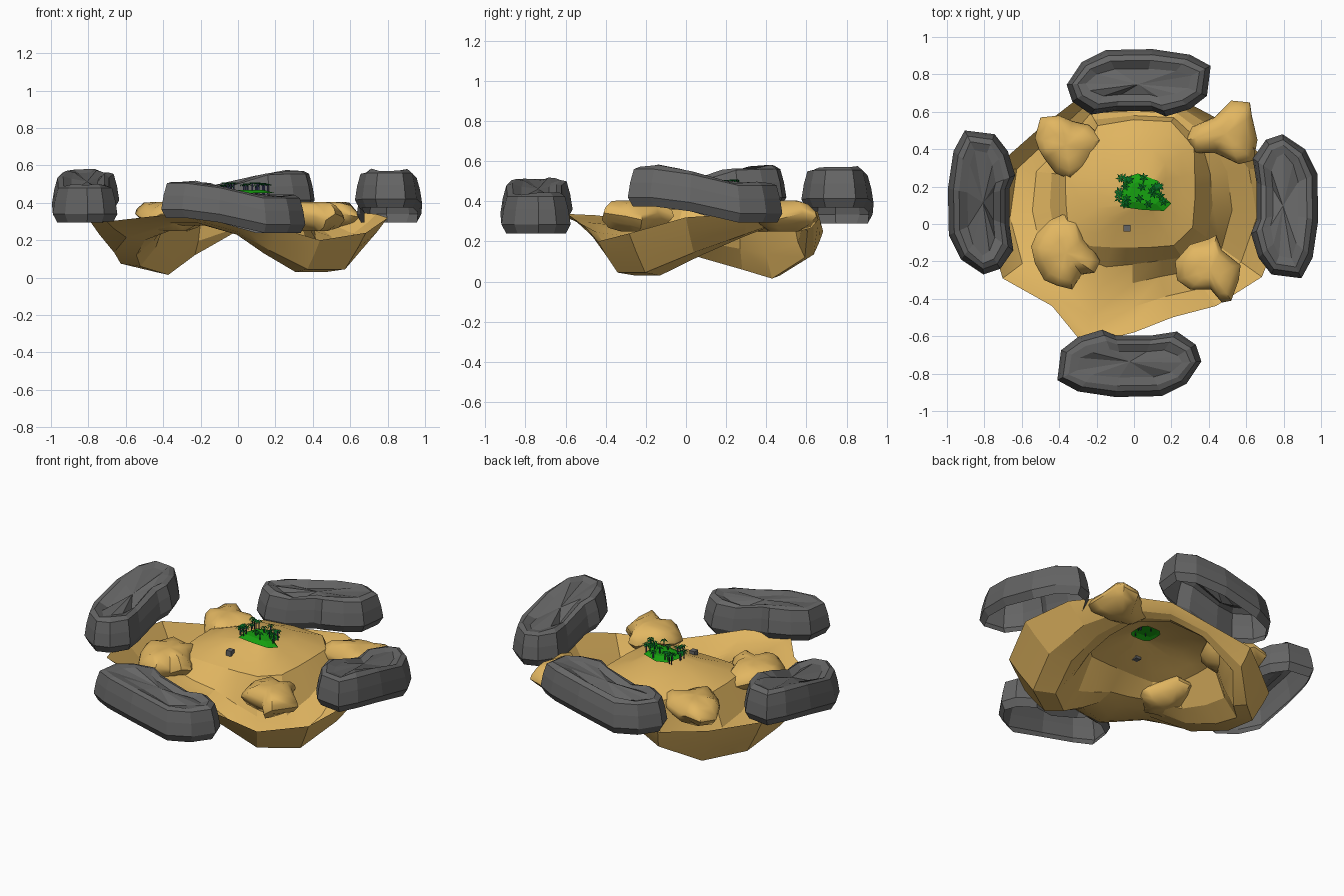
import bpy, bmesh, math, random
from mathutils import Vector

if "Cube" in bpy.data.objects:
    bpy.data.objects.remove(bpy.data.objects["Cube"])
random.seed(4)


def mat(name, rgb):
    m = bpy.data.materials.new(name)
    m.diffuse_color = (*rgb, 1)
    m.use_nodes = True
    m.node_tree.nodes["Principled BSDF"].inputs["Base Color"].default_value = m.diffuse_color
    return m


SAND = mat("sand", (0.76, 0.47, 0.12))
STONE = mat("grey stone", (0.13, 0.13, 0.13))
GRASS = mat("grass green", (0.008, 0.36, 0.005))
LEAF = mat("leaf green", (0.002, 0.16, 0.02))
STEM = mat("dark stem", (0.03, 0.03, 0.08))


def make(name, verts, faces, material, smooth=None):
    me = bpy.data.meshes.new(name)
    me.from_pydata([tuple(v) for v in verts], [], faces)
    bm = bmesh.new()
    bm.from_mesh(me)
    bmesh.ops.recalc_face_normals(bm, faces=bm.faces)
    bm.to_mesh(me)
    bm.free()
    me.materials.append(material)
    ob = bpy.data.objects.new(name, me)
    bpy.context.collection.objects.link(ob)
    if smooth:
        bpy.ops.object.select_all(action='DESELECT')
        ob.select_set(True)
        bpy.context.view_layer.objects.active = ob
        bpy.ops.object.shade_smooth_by_angle(angle=math.radians(smooth))
    return ob


def loft(rings, cap_start=False, cap_end=True):
    """Join equal closed rings with quads, fan-cap the ends."""
    n = len(rings[0])
    verts = [v for r in rings for v in r]
    faces = [(k * n + i, k * n + (i + 1) % n, (k + 1) * n + (i + 1) % n, (k + 1) * n + i)
             for k in range(len(rings) - 1) for i in range(n)]
    for use, base, ring in ((cap_start, 0, rings[0]), (cap_end, (len(rings) - 1) * n, rings[-1])):
        if use:
            c = len(verts)
            verts.append(sum((Vector(v) for v in ring), Vector()) / n)
            faces += [(base + i, base + (i + 1) % n, c) for i in range(n)]
    return verts, faces


# Sand sheet: domed plateau with two deep lobes, front right and back left
# (rim radius, rim z, trough z, largest plateau share per direction)
RIM = [(.80, .32, .13, .7), (.80, .34, .22, .7), (.74, .36, .29, .7), (.71, .35, .28, .75),
       (.67, .30, .25, .75), (.74, .25, .12, .66), (.72, .25, .015, .52), (.80, .29, .06, .6),
       (.79, .30, .12, .7), (.76, .30, .20, .7), (.62, .33, .28, .7), (.70, .34, .28, .7),
       (.58, .33, .23, .7), (.54, .27, .13, .7), (.62, .20, .03, .6), (.74, .24, .03, .6)]
C = Vector((-.02, .22, 0))
N = len(RIM)
rings = [[] for _ in range(9)]
for i, (r, rz, tz, share) in enumerate(RIM):
    a = math.tau * i / N
    rim = Vector((r * math.cos(a), r * math.sin(a), 0))
    d = (rim - C).normalized()
    k = (abs(d.x) ** 5 + abs(d.y) ** 5) ** -.2
    edge = C + d * k * .345
    if (edge - C).length > share * (rim - C).length:
        edge = C.lerp(rim, share)
    spots = [(edge.lerp(rim, t), z) for t, z in
             ((1, rz), (.88, .6 * rz + .4 * tz), (.7, tz + .015), (.42, tz), (.2, .55 * tz + .13), (0, .36))]
    spots += [(C.lerp(edge, .8), .385), (C.lerp(edge, .55), .42),
              (C + d * k * .07 + Vector((.07, -.055, 0)), .447)]
    for ring, (p, z) in zip(rings, spots):
        ring.append(Vector((p.x, p.y, z)))
make("sand_terrain", *loft(rings, cap_end=False), SAND, 20)

# Grey boulders: one lofted ring shape, turned four ways
ROCK = [(-.39, -.09), (-.37, .07), (-.28, .14), (-.15, .18), (-.08, .15), (.12, .15),
        (.25, .17), (.35, .10), (.38, .01), (.30, -.11), (.17, -.175), (-.08, -.18), (-.28, -.15)]
LAYERS = [(.025, .01), (.0, .055), (.012, .13), (.03, .195), (.06, .208), (.105, .20)]


def boulder(name, turn, centre, lift):
    ca, sa = math.cos(turn), math.sin(turn)
    rings = []
    for k, (inset, z) in enumerate(LAYERS):
        ring = []
        for x, y in ROCK:
            u, v = x * (1 - inset / .39), y * (1 - inset / .18)
            t = min(1, max(0, (.12 - x) / .32))
            h = z + .08 * t * t * (3 - 2 * t)
            if k >= 4:
                h += random.uniform(-.01, .01) - (.02 if abs(x) < .2 and k == 5 else 0)
            ring.append(Vector((centre[0] + ca * u - sa * v, centre[1] + sa * u + ca * v, lift + h)))
        rings.append(ring)
    make(name, *loft(rings), STONE)


boulder("front_boulder", 0, (-.02, -.745), .23)
boulder("back_boulder", math.pi, (.02, .755), .28)
boulder("right_boulder", math.pi / 2, (.805, .10), .285)
boulder("left_boulder", -math.pi / 2, (-.815, .11), .285)

# Sand outcrops: knobbly slabs at the four corners
OUTCROPS = {
    "front_left_outcrop": [(-.52, -.05), (-.45, .02), (-.36, .06), (-.30, .04), (-.27, -.08), (-.22, -.13),
                           (-.18, -.20), (-.21, -.26), (-.28, -.27), (-.33, -.35), (-.41, -.33), (-.48, -.30),
                           (-.53, -.21), (-.55, -.12)],
    "back_left_outcrop": [(-.50, .57), (-.40, .58), (-.33, .55), (-.24, .53), (-.16, .45), (-.18, .37),
                          (-.26, .28), (-.34, .24), (-.42, .27), (-.48, .35), (-.51, .40), (-.53, .46)],
    "back_right_outcrop": [(.31, .52), (.43, .57), (.52, .66), (.62, .65), (.63, .58), (.66, .45),
                           (.64, .34), (.56, .32), (.43, .38), (.32, .38), (.28, .45)],
    "front_right_outcrop": [(.22, -.20), (.30, -.11), (.40, -.08), (.44, -.06), (.47, -.14), (.57, -.22),
                            (.56, -.30), (.52, -.41), (.47, -.42), (.41, -.35), (.30, -.35), (.23, -.30)],
}
for name, pts in OUTCROPS.items():
    n = len(pts)
    cx, cy = sum(p[0] for p in pts) / n, sum(p[1] for p in pts) / n
    rings = []
    for s, z in ((.45, .25), (.8, .285), (1, .325), (.96, .35), (.75, .385), (.4, .405)):
        rings.append([Vector((cx + (x - cx) * s, cy + (y - cy) * s,
                              z + (.02 * math.sin(i * 2.1) if s > .6 else 0)))
                      for i, (x, y) in enumerate(pts)])
    make(name, *loft(rings, True, True), SAND, 50)

# Grass patch closing the top of the dome
PATCH = [(-.06, .09), (.05, .075), (.16, .07), (.20, .11), (.14, .16), (.13, .23), (.02, .27), (-.04, .25), (-.07, .16)]
patch = [[Vector((.05 + (x - .05) * s, .165 + (y - .165) * s, z)) for x, y in PATCH]
         for s, z in ((1, .452), (.6, .468))]
make("grass_patch", *loft(patch), GRASS)

# Small star-leaved plants on thin stems
leaves, leaf_faces, stems, stem_faces = [], [], [], []
for j in range(22):
    px, py = random.uniform(-.09, .16), random.uniform(.10, .25)
    if px > .09:
        py = min(py, .2)
    h = random.uniform(.485, .505)
    b = len(stems)
    stems += [(px - .004, py, .445), (px + .004, py, .445), (px + .004, py, h), (px - .004, py, h)]
    stem_faces.append((b, b + 1, b + 2, b + 3))
    for i in range(6):
        a = math.tau * i / 6 + j
        c, s, r = math.cos(a), math.sin(a), .027
        b = len(leaves)
        leaves += [(px, py, h), (px + c * r * .5 - s * .006, py + s * r * .5 + c * .006, h + .005),
                   (px + c * r, py + s * r, h - .006), (px + c * r * .5 + s * .006, py + s * r * .5 - c * .006, h + .005)]
        leaf_faces.append((b, b + 1, b + 2, b + 3))
make("plant_leaves", leaves, leaf_faces, LEAF)
make("plant_stems", stems, stem_faces, STEM)

# Little stone block
sq = [(-.055, -.04), (-.02, -.04), (-.02, -.005), (-.055, -.005)]
make("stone_block", *loft([[Vector((x, y, z)) for x, y in sq] for z in (.39, .425)], True, True), STONE)
